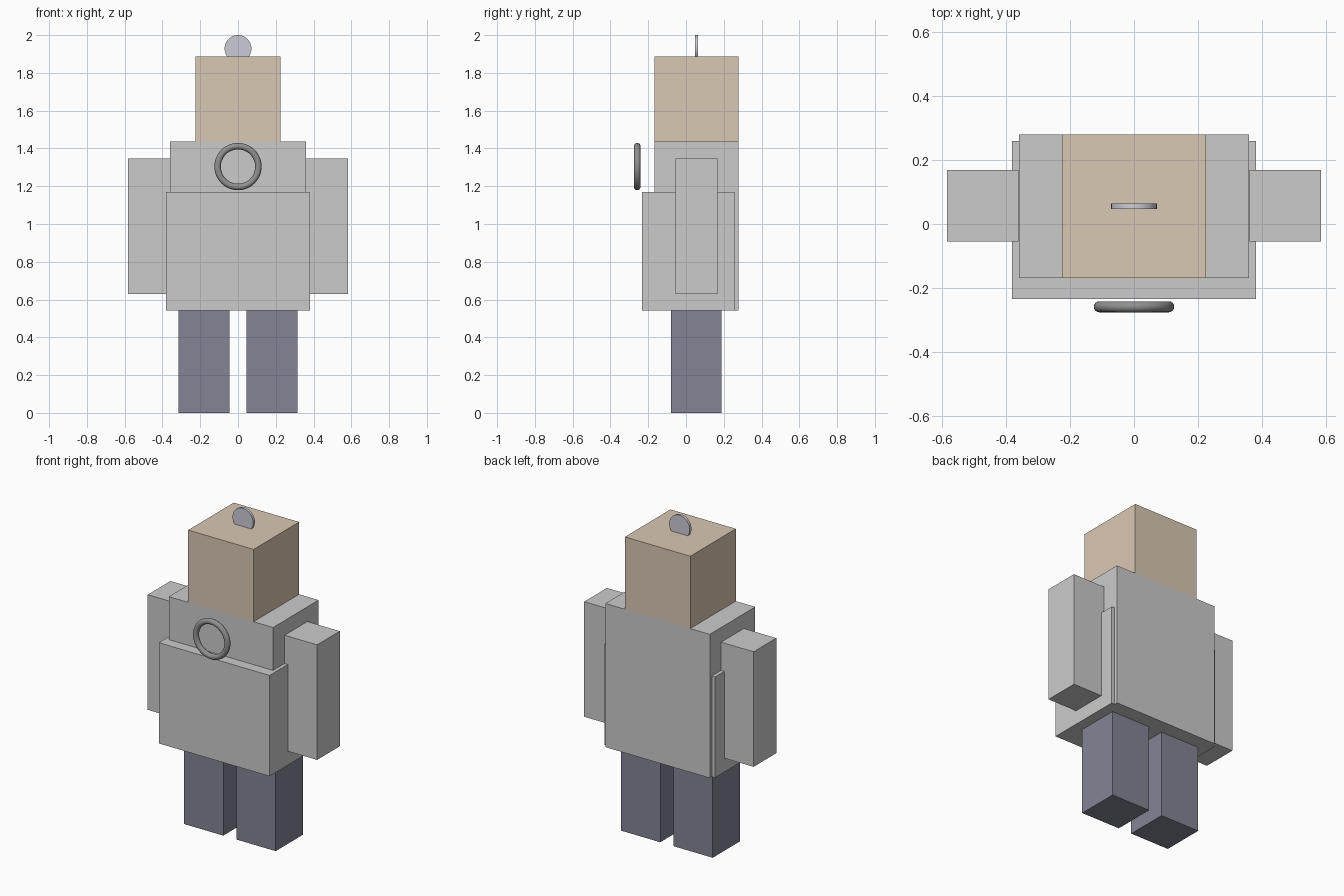
import bpy, math

if "Cube" in bpy.data.objects:
    bpy.data.objects.remove(bpy.data.objects["Cube"])


def paint(obj, name, rgb):
    mat = bpy.data.materials.get(name) or bpy.data.materials.new(name)
    mat.diffuse_color = (*rgb, 1)
    mat.use_nodes = True
    mat.node_tree.nodes["Principled BSDF"].inputs["Base Color"].default_value = mat.diffuse_color
    obj.data.materials.append(mat)


def box(name, lo, hi):
    centre = [(a + b) / 2 for a, b in zip(lo, hi)]
    bpy.ops.mesh.primitive_cube_add(size=1, location=centre)
    obj = bpy.context.object
    obj.name = name
    obj.scale = [b - a for a, b in zip(lo, hi)]
    bpy.ops.object.transform_apply(location=True, rotation=False, scale=True)
    return obj


def mirrored(obj):
    obj.modifiers.new("mirror", 'MIRROR').use_axis[0] = True
    return obj


TAN = (0.70, 0.58, 0.45)
NAVY = (0.23, 0.23, 0.30)

# Head, torso and the wider garment wrapped round it
paint(box("head", (-0.225, -0.168, 1.437), (0.225, 0.279, 1.887)), "tan", TAN)
box("torso", (-0.359, -0.168, 0.543), (0.359, 0.279, 1.437))
box("garment", (-0.381, -0.234, 0.543), (0.381, 0.258, 1.17))

# Limbs, mirrored across x
mirrored(box("arms", (0.36, -0.055, 0.63), (0.583, 0.168, 1.346)))
paint(mirrored(box("legs", (0.046, -0.079, 0), (0.315, 0.187, 0.543))), "navy", NAVY)

# Ring floating in front of the chest
bpy.ops.mesh.primitive_torus_add(
    major_segments=48, minor_segments=16, major_radius=0.108, minor_radius=0.0172,
    location=(0, -0.258, 1.304), rotation=(math.pi / 2, 0, 0))
ring = bpy.context.object
ring.name = "chest_ring"
bpy.ops.object.shade_smooth()
paint(ring, "dark_grey", (0.28, 0.28, 0.28))

# Upright disc set into the top of the head
bpy.ops.mesh.primitive_cylinder_add(
    vertices=48, radius=0.071, depth=0.017,
    location=(0, 0.056, 1.929), rotation=(math.pi / 2, 0, 0))
disc = bpy.context.object
disc.name = "head_disc"
bpy.ops.object.shade_smooth_by_angle(angle=math.radians(30))
paint(disc, "cool_grey", (0.60, 0.60, 0.66))
